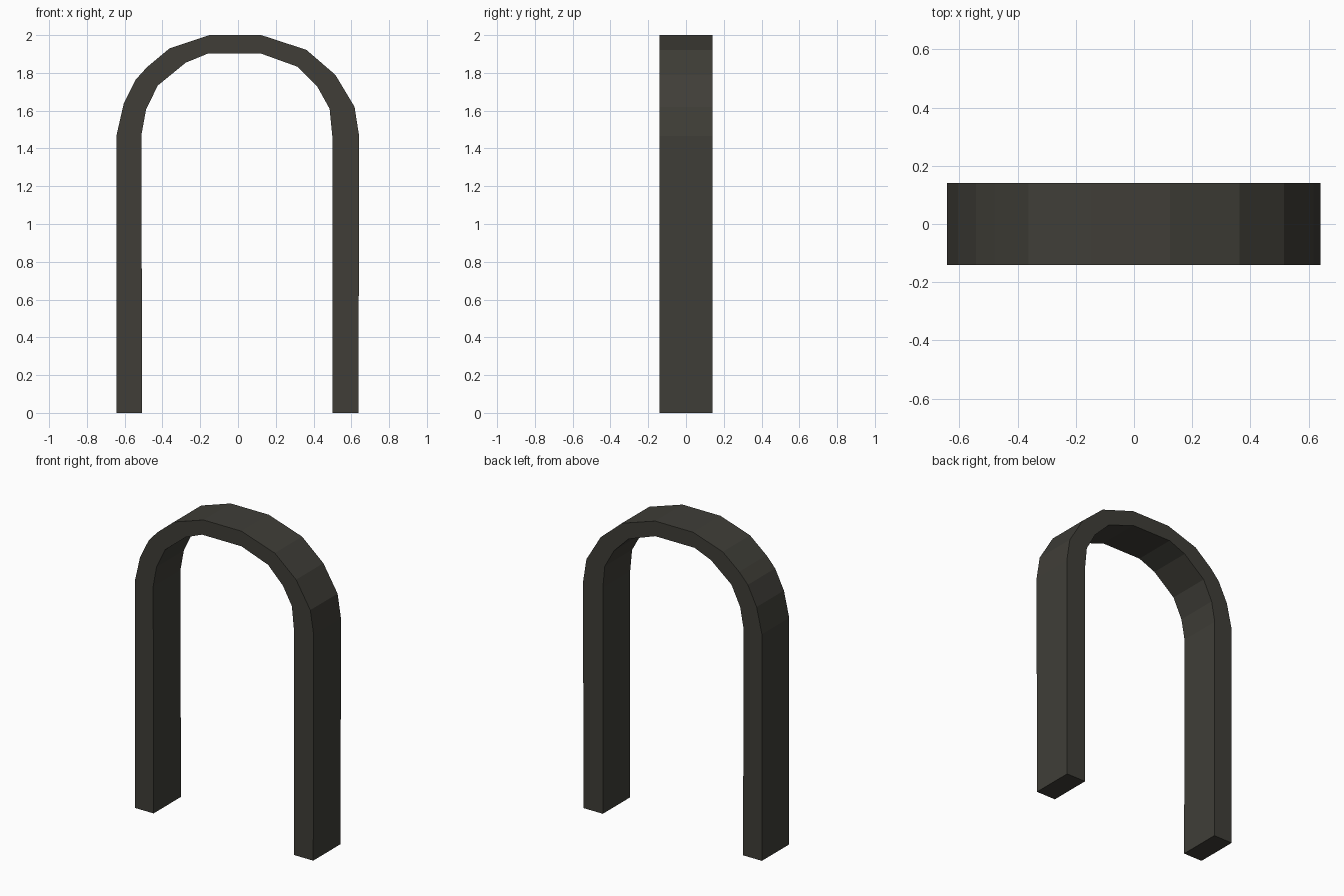
import bpy, bmesh

if "Cube" in bpy.data.objects:
    bpy.data.objects.remove(bpy.data.objects["Cube"])

HALF_DEPTH = 0.14

# Front outline of the arch: outer edge left to right, inner edge left to right
outer = [(-0.643, 0), (-0.643, 1.47), (-0.605, 1.637), (-0.542, 1.764), (-0.48, 1.832),
         (-0.362, 1.93), (-0.15, 2.0), (0.123, 2.0), (0.362, 1.922), (0.515, 1.79),
         (0.617, 1.62), (0.641, 1.467), (0.638, 0)]
inner = [(-0.508, 0), (-0.511, 1.473), (-0.487, 1.605), (-0.425, 1.733), (-0.277, 1.854),
         (-0.16, 1.902), (0.123, 1.902), (0.314, 1.833), (0.42, 1.727), (0.485, 1.61),
         (0.499, 1.467), (0.499, 0)]

# Extrude the outline along y
bm = bmesh.new()
verts = [bm.verts.new((x, -HALF_DEPTH, z)) for x, z in outer + inner[::-1]]
front = bm.faces.new(verts)
result = bmesh.ops.extrude_face_region(bm, geom=[front], use_keep_orig=True)
moved = [g for g in result["geom"] if isinstance(g, bmesh.types.BMVert)]
bmesh.ops.translate(bm, verts=moved, vec=(0, 2 * HALF_DEPTH, 0))
bmesh.ops.recalc_face_normals(bm, faces=bm.faces[:])

mesh = bpy.data.meshes.new("arch")
bm.to_mesh(mesh)
bm.free()

# Single dark stone colour
stone = bpy.data.materials.new("dark stone")
stone.diffuse_color = (0.050, 0.048, 0.039, 1)
stone.use_nodes = True
stone.node_tree.nodes["Principled BSDF"].inputs["Base Color"].default_value = stone.diffuse_color
mesh.materials.append(stone)

arch = bpy.data.objects.new("arch", mesh)
bpy.context.collection.objects.link(arch)
